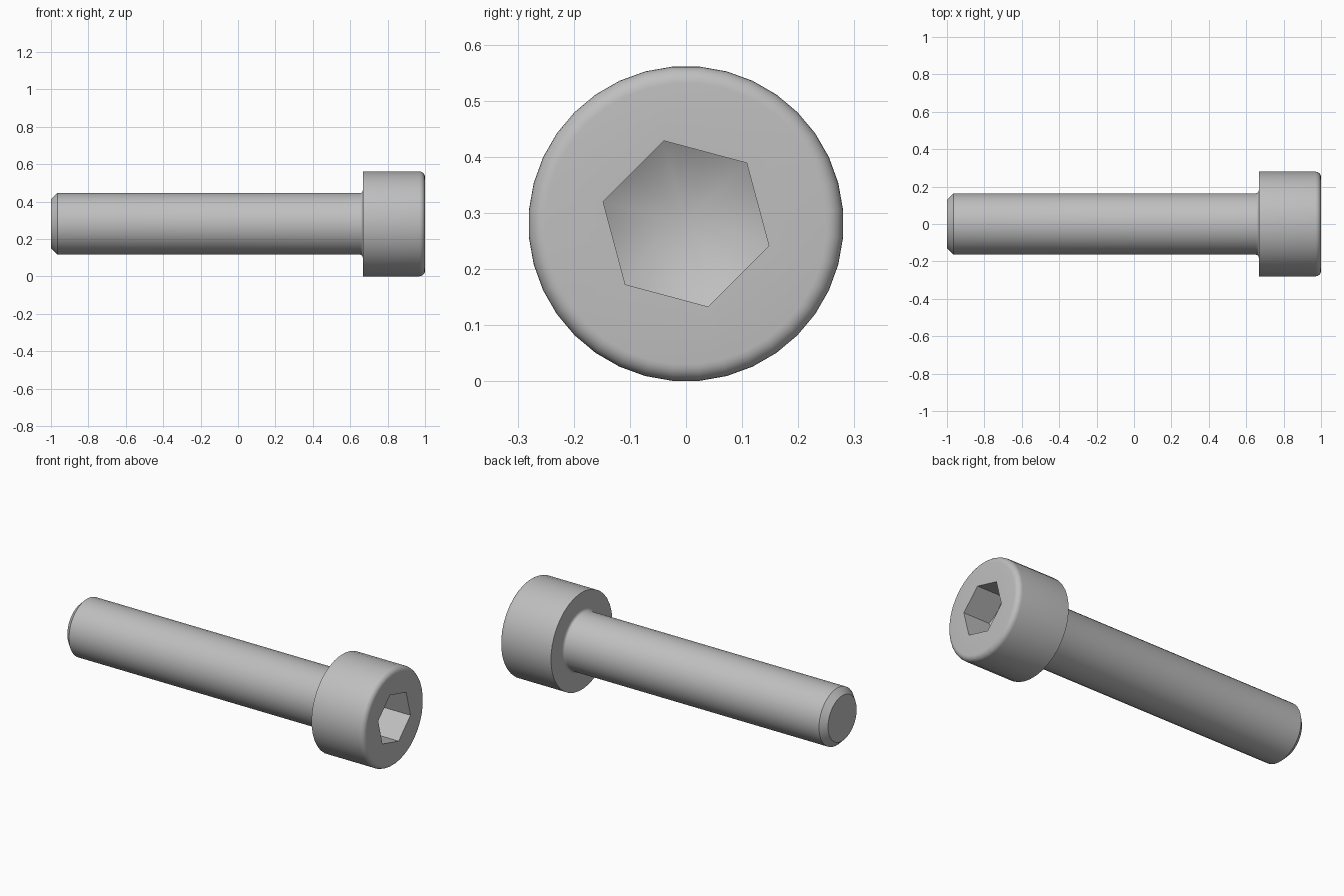
import bpy
import bmesh
from math import sin, cos, radians, pi

cube = bpy.data.objects.get("Cube")
if cube:
    bpy.data.objects.remove(cube)

SIDES = 36
AXIS_Z = 0.281
HEAD_R, HEAD_X, HEAD_ROUND = 0.281, 0.667, 0.03
SHANK_R, CHAMFER, FILLET = 0.165, 0.034, 0.015
HEX_R, HEX_CORNER, HEX_DEPTH, CONE_SLOPE = 0.153, 105, 0.167, 0.577
ANGLES = [5 + 360 / SIDES * i for i in range(SIDES)]

steel = bpy.data.materials.new("steel_grey")
steel.use_nodes = True
colour = (0.52, 0.52, 0.52, 1)
steel.diffuse_color = colour
steel.node_tree.nodes["Principled BSDF"].inputs["Base Color"].default_value = colour


def circle(x, r):
    return [(x, r)] * SIDES


def hex_radius(angle):
    return HEX_R * cos(pi / 6) / cos(radians((angle - HEX_CORNER) % 60 - 30))


def arc(cx, cr, radius, start, end, steps):
    """Rings along an arc of the turned profile."""
    turns = [radians(start + (end - start) * i / steps) for i in range(steps + 1)]
    return [circle(cx + radius * cos(t), cr + radius * sin(t)) for t in turns]


def loft(name, rings, cap_start=False, tip=None):
    """Join rings of (x, radius) points around the screw axis."""
    bm = bmesh.new()
    loops = [[bm.verts.new((x, r * cos(radians(a)), AXIS_Z + r * sin(radians(a))))
              for a, (x, r) in zip(ANGLES, ring)] for ring in rings]
    for low, high in zip(loops, loops[1:]):
        for i in range(SIDES):
            j = (i + 1) % SIDES
            bm.faces.new((low[i], low[j], high[j], high[i]))
    if cap_start:
        bm.faces.new(loops[0][::-1])
    if tip is not None:
        centre = bm.verts.new((tip, 0, AXIS_Z))
        for i in range(SIDES):
            bm.faces.new((loops[-1][i], loops[-1][(i + 1) % SIDES], centre))
    mesh = bpy.data.meshes.new(name)
    bm.to_mesh(mesh)
    bm.free()
    mesh.materials.append(steel)
    obj = bpy.data.objects.new(name, mesh)
    bpy.context.collection.objects.link(obj)
    bpy.ops.object.select_all(action='DESELECT')
    obj.select_set(True)
    bpy.context.view_layer.objects.active = obj
    bpy.ops.object.shade_smooth_by_angle(angle=radians(30))


# Shank: chamfered end, straight body, small fillet under the head
shank = [circle(-1, SHANK_R - CHAMFER), circle(-1 + CHAMFER, SHANK_R)]
shank += arc(HEAD_X - FILLET, SHANK_R + FILLET, FILLET, -90, 0, 4)
loft("shank", shank, cap_start=True)

# Head: underside, side, rounded rim, then the hexagonal socket with a conical floor
floor_tip = 1 - HEX_DEPTH - CONE_SLOPE * HEX_R
head = [circle(HEAD_X, SHANK_R + FILLET), circle(HEAD_X, HEAD_R)]
head += arc(1 - HEAD_ROUND, HEAD_R - HEAD_ROUND, HEAD_ROUND, 90, 0, 6)
head.append([(1, hex_radius(a)) for a in ANGLES])
head.append([(floor_tip + CONE_SLOPE * hex_radius(a), hex_radius(a)) for a in ANGLES])
loft("head", head, tip=floor_tip)
